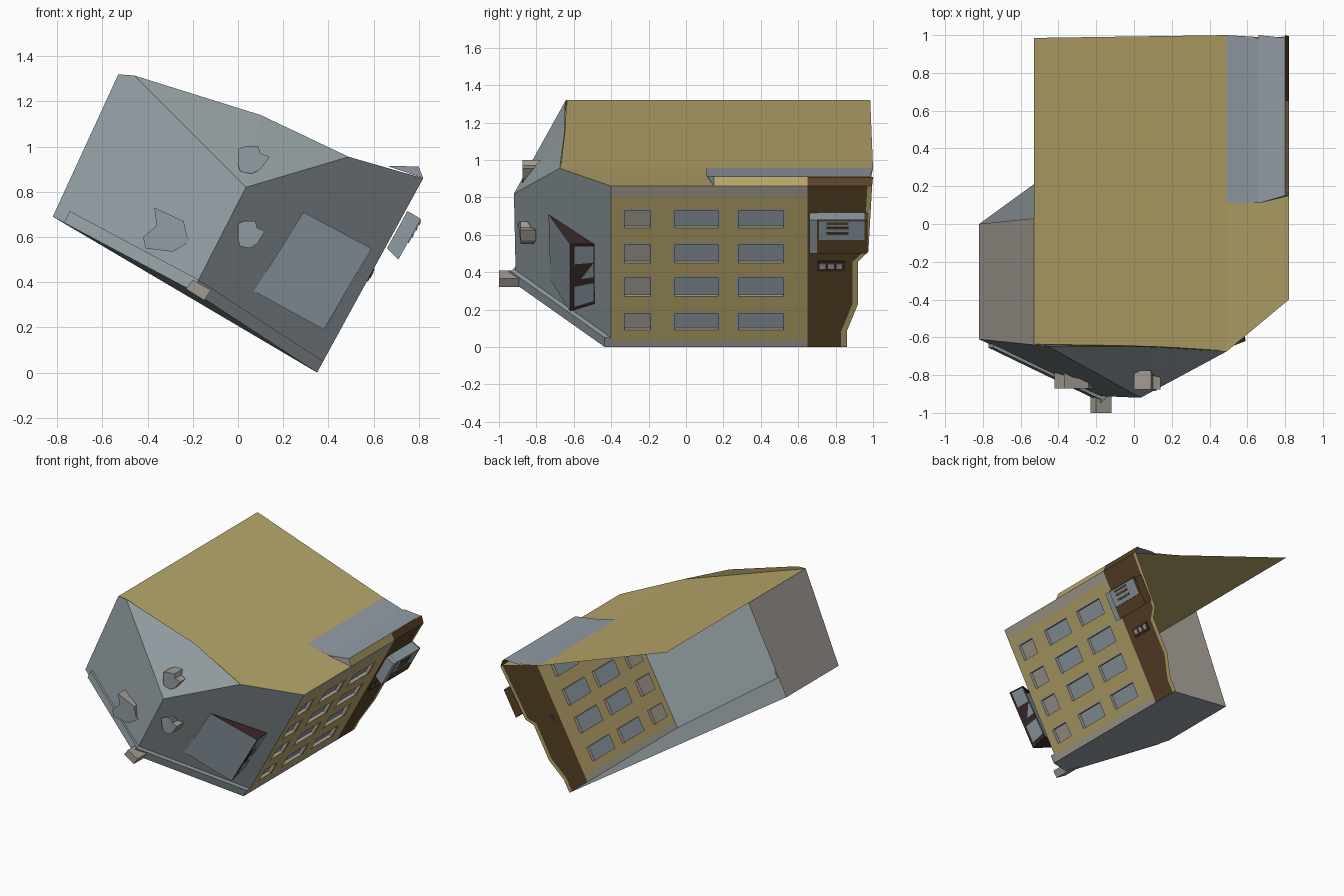
import bpy, bmesh, math
from mathutils import Vector

if "Cube" in bpy.data.objects:
    bpy.data.objects.remove(bpy.data.objects["Cube"])


def mat(name, r, g, b):
    m = bpy.data.materials.new(name)
    m.diffuse_color = (r, g, b, 1)
    m.use_nodes = True
    m.node_tree.nodes["Principled BSDF"].inputs["Base Color"].default_value = m.diffuse_color
    return m


YELLOW = mat("ochre_yellow", .47, .38, .145)
SLATE = mat("slate_grey", .29, .34, .36)
BLUE = mat("blue_grey", .27, .33, .37)
BEIGE = mat("warm_grey", .36, .33, .29)
TRIM = mat("light_trim", .40, .36, .29)
BROWN = mat("dark_brown", .10, .055, .02)
RED = mat("dark_red_brown", .045, .022, .022)
FLAP = mat("roof_sheet", .29, .33, .38)


def mesh(name, faces, mats, ids=None):
    """Object from a list of faces given as lists of points."""
    bm = bmesh.new()
    for i, f in enumerate(faces):
        face = bm.faces.new([bm.verts.new(p) for p in f])
        face.material_index = ids[i] if ids else 0
    bmesh.ops.remove_doubles(bm, verts=bm.verts, dist=.0002)
    me = bpy.data.meshes.new(name)
    bm.to_mesh(me)
    bm.free()
    for m in mats:
        me.materials.append(m)
    ob = bpy.data.objects.new(name, me)
    bpy.context.collection.objects.link(ob)
    return ob


def loft(name, a, b, m, cap=None):
    """Closed solid between two matching polygons; cap colours the first."""
    n = len(a)
    sides = [[a[i], a[(i + 1) % n], b[(i + 1) % n], b[i]] for i in range(n)]
    return mesh(name, [a[::-1], b] + sides, [m, cap or m], [1] + [0] * (n + 1))


def prism(name, pts, vec, m):
    a = [Vector(p) for p in pts]
    return loft(name, a, [p + Vector(vec) for p in a], m)


# key corners of the tilted house
corner_lo, corner_hi = (-.20, -.91, .36), (.035, -.92, .82)
right_lo, right_hi = (.35, -.40, 0), (.82, -.40, .86)
left_lo, left_hi = (-.82, -.61, .69), (-.53, -.64, 1.32)
ridge = [(-.46, -.645, 1.315), (.10, -.65, 1.14), (.49, -.675, .955)]

# front facades, hipped slope, left wall and floor
mesh("right_facade", [[corner_lo, right_lo, right_hi, ridge[2], corner_hi]], [SLATE])
mesh("left_facade", [[left_lo, corner_lo, corner_hi, ridge[0], left_hi]], [SLATE])
mesh("hip_slope", [[corner_hi, ridge[2], ridge[1]], [corner_hi, ridge[1], ridge[0]]], [SLATE])
mesh("left_wall", [[left_lo, left_hi, (-.53, .03, 1.32), (-.82, 0, .69)]], [BEIGE])
mesh("floor", [[left_lo, (-.82, 0, .69), (.35, .85, 0), right_lo, corner_lo]], [SLATE])

# flat roof sheet, open at the back, with a gable lip behind the hip
back_l, back_m, back_r = (-.53, .985, 1.32), (.49, 1.0, .955), (.82, .98, .86)
mesh("roof", [[left_hi, ridge[2], back_m, back_l], [ridge[2], right_hi, back_r, back_m]], [YELLOW])
mesh("roof_gable_lip", [[(p[0], p[1] + .004, p[2]) for p in [left_hi] + ridge]], [YELLOW])

# raised lean-to sheet with its low upright wall
sec = [(.49, .957), (.66, .915), (.80, .912)]
mesh("raised_roof_sheet",
     [[(sec[i][0], .11, sec[i][1]), (sec[i + 1][0], .11 + .04 * i, sec[i + 1][1]),
       (sec[i + 1][0], .985, sec[i + 1][1]), (sec[i][0], 1.0, sec[i][1])] for i in range(2)]
     + [[(.82, .15, .86), (.80, .15, .912), (.66, .11, .915)]], [FLAP])
mesh("raised_roof_wall", [[(.82, .15, .86), (.82, .65, .86), (.80, .65, .912), (.80, .15, .912)]], [YELLOW])


def wall_x(z):
    return .35 + .47 * z / .86 if z <= .86 else .82 - .4 * (z - .86)


def on_wall(y, z, d=0.0):
    return Vector((wall_x(z) + .877 * d, y, z - .48 * d))


# window wall: grid with recessed panes
ys = [-.40, -.33, -.19, -.06, .17, .28, .52, .65]
zs = [0, .04, .09, .18, .27, .37, .45, .55, .635, .73, .80, .86]
faces, ids = [], []
for i in range(len(ys) - 1):
    for j in range(len(zs) - 1):
        q = [(ys[i], zs[j]), (ys[i + 1], zs[j]), (ys[i + 1], zs[j + 1]), (ys[i], zs[j + 1])]
        outer = [on_wall(*p) for p in q]
        if i in (1, 3, 5) and j in (2, 4, 6, 8):
            inner = [on_wall(*p, -.022) for p in q]
            faces.append(inner)
            ids.append(3 if i == 1 else 2)
            for k in range(4):
                faces.append([outer[k], outer[(k + 1) % 4], inner[(k + 1) % 4], inner[k]])
                ids.append(1)
            # pale surround
            c = Vector((sum(p[0] for p in q) / 4, sum(p[1] for p in q) / 4))
            w, h = (ys[i + 1] - ys[i]) / 2 + .012, (zs[j + 1] - zs[j]) / 2 + .012
            rim = [on_wall(c.x + sx * w, c.y + sz * h, .003)
                   for sx, sz in ((-1, -1), (1, -1), (1, 1), (-1, 1))]
            lip = [on_wall(*p, .003) for p in q]
            for k in (1, 2, 3):
                faces.append([rim[k], rim[(k + 1) % 4], lip[(k + 1) % 4], lip[k]])
                ids.append(1)
        else:
            faces.append(outer)
            ids.append(1 if j in (0, 10) else 0)
mesh("window_wall", faces, [YELLOW, TRIM, BLUE, BEIGE], ids)

# brown end section with stepped edge and yellow border
zb = [0, .085, .23, .455, .51, .86, .91]
yb = [.83, .83, .89, .89, .95, .97, .975]
yo = [.86, .86, .92, .92, .975, .995, 1.0]
faces, ids = [], []
for k in range(6):
    lo, hi = zb[k], zb[k + 1]
    faces.append([on_wall(.65, lo), on_wall(yb[k], lo), on_wall(yb[k + 1], hi), on_wall(.65, hi)])
    faces.append([on_wall(yb[k], lo), on_wall(yo[k], lo), on_wall(yo[k + 1], hi), on_wall(yb[k + 1], hi)])
    ids += [0, 0 if k == 5 else 1]
mesh("brown_end_wall", faces, [BROWN, YELLOW], ids)

# bay box on the end wall, with a grey cheek on the near side
bay = [(.66, .55), (.71, .50), (.81, .68), (.75, .715)]
prism("end_bay", [(x, .70, z) for x, z in bay], (0, .27, 0), BROWN)
prism("end_bay_cheek", [(x, .66, z) for x, z in bay], (0, .04, 0), BLUE)
mesh("end_bay_top", [[(.811, .70, .682), (.811, .955, .682), (.75, .955, .718), (.75, .70, .718)]], [BLUE])
mesh("end_bay_sill", [[(.662, .70, .545), (.708, .70, .499), (.708, .77, .499), (.662, .77, .545)]], [BEIGE])


def plate(name, y0, y1, z0, z1, m, bay=False, lift=0.0):
    def p(y, z):
        if bay:
            return Vector((.71 + .10 * (z - .5) / .18 + lift, y, z))
        return on_wall(y, z, lift)
    prism(name, [p(y0, z0), p(y1, z0), p(y1, z1), p(y0, z1)], (.004, 0, -.002), m)


plate("bay_pane", .71, .955, .575, .675, BLUE, True)
for k, z in enumerate((.60, .63, .655)):
    plate("bay_slit_%d" % k, .75, .87, z, z + .012, BROWN, True, .003)
plate("small_window_frame", .70, .85, .405, .46, RED)
for k in range(3):
    plate("small_window_pane_%d" % k, .715 + .045 * k, .745 + .045 * k, .42, .448, BEIGE, False, .003)

# wedge shaped bay on the right facade
a0, a1 = Vector((.07, -.725, .36)), Vector((.29, -.735, .71))
b0, b1 = Vector((.38, -.62, .19)), Vector((.59, -.62, .55))
c0, c1 = Vector((.38, -.49, .23)), Vector((.58, -.49, .55))
mesh("facade_bay", [[a0, b0, b1, a1], [a1, b1, c1], [a0, c0, b0], [b0, c0, c1, b1]],
     [BLUE, RED], [0, 1, 1, 1])
for k, (t0, t1) in enumerate(((.06, .36), (.70, .97))):
    q = [b0.lerp(b1, t).lerp(c0.lerp(c1, t), s) for t, s in ((t0, .18), (t0, .97), (t1, .97), (t1, .18))]
    prism("facade_bay_window_%d" % k, q, (.006, 0, -.003), BLUE)
q = [b0.lerp(b1, t).lerp(c0.lerp(c1, t), s) for t, s in ((.46, .45), (.46, .97), (.70, .97))]
prism("facade_bay_notch", q, (.006, 0, -.003), SLATE)

# plinth along the front and the entrance step
prism("right_plinth", [(-.2, -.91, .36), (.35, -.40, 0), (.377, -.40, .05), (-.173, -.91, .41)],
      (0, -.035, 0), SLATE)
prism("left_plinth", [(-.2, -.905, .36), (-.77, -.63, .663), (-.745, -.63, .715), (-.173, -.905, .41)],
      (0, -.025, 0), SLATE)
prism("entrance_step", [(-.23, -1, .37), (-.15, -1, .32), (-.12, -1, .365), (-.20, -1, .41)],
      (0, .14, 0), BEIGE)


def facade_y(x, z):
    """Depth of the two front walls at a point seen from the front."""
    s = (x + .2) * .862 - (z - .36) * .507
    return -.91 + (.776 * s if s > 0 else -.41 * s)


def projection(name, outline, y, surface, side):
    loft(name, [Vector((x, min(y, surface(x, z) - .004), z)) for x, z in outline],
         [Vector((x, surface(x, z), z)) for x, z in outline], side, SLATE)


# faceted projections on the front
drum = [(0, .99), (.03, 1.0), (.09, 1.0), (.10, .97), (.14, .955), (.10, .90), (.06, .88), (.01, .89), (0, .92)]
projection("upper_projection", drum, -.875, lambda x, z: -.92 + .8 * (z - .82), BEIGE)
projection("lower_projection", [(.85 * x, z - .33) for x, z in drum], -.885, facade_y, BEIGE)
lump = [(-.37, .73), (-.24, .67), (-.225, .60), (-.21, .58), (-.29, .535), (-.41, .55), (-.42, .60), (-.36, .65)]
projection("left_projection", lump, -.87, facade_y, BEIGE)
